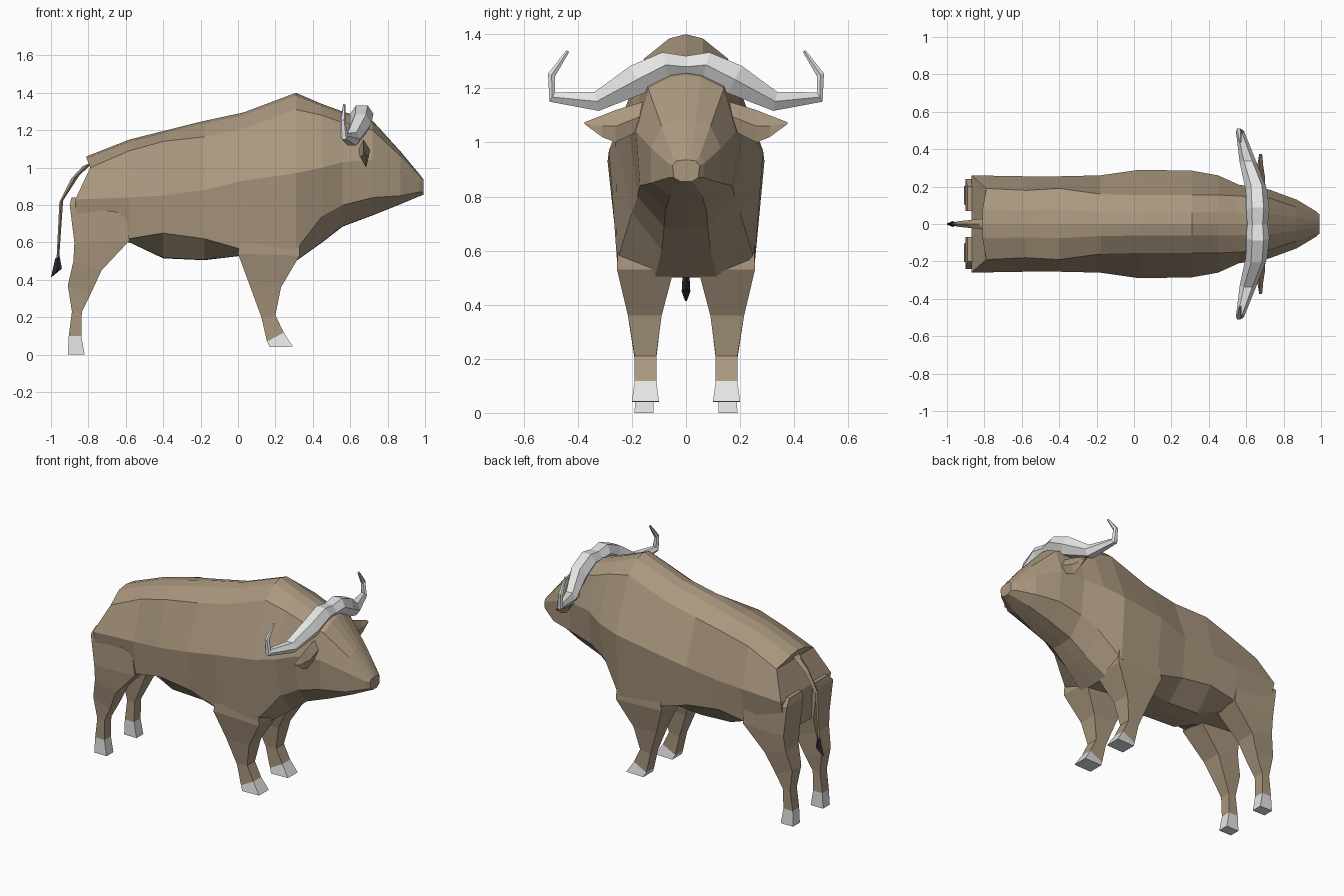
import bpy, bmesh, math
from mathutils import Vector

if "Cube" in bpy.data.objects:
    bpy.data.objects.remove(bpy.data.objects["Cube"])


def material(name, rgb):
    m = bpy.data.materials.new(name)
    m.diffuse_color = (*rgb, 1)
    m.use_nodes = True
    m.node_tree.nodes["Principled BSDF"].inputs["Base Color"].default_value = m.diffuse_color
    return m


HIDE = material("brown hide", (0.40, 0.31, 0.21))
HORN = material("pale horn", (0.78, 0.78, 0.78))
DARK = material("dark hair", (0.025, 0.02, 0.03))


def loft(name, rings, mats, cap_start=True, cap_end=True, split=None, mirror=False):
    """Skin a list of equal-sized rings; bands from 'split' on use material 1."""
    bm = bmesh.new()
    vs = [[bm.verts.new(p) for p in r] for r in rings]
    n = len(vs[0])
    for k, (a, b) in enumerate(zip(vs, vs[1:])):
        for i in range(n):
            f = bm.faces.new((a[i], a[(i + 1) % n], b[(i + 1) % n], b[i]))
            f.material_index = int(split is not None and k >= split)
    if cap_start:
        cap(bm, vs[0], 0)
    if cap_end:
        cap(bm, vs[-1], int(split is not None))
    bmesh.ops.recalc_face_normals(bm, faces=bm.faces)
    me = bpy.data.meshes.new(name)
    bm.to_mesh(me)
    bm.free()
    for m in mats:
        me.materials.append(m)
    ob = bpy.data.objects.new(name, me)
    bpy.context.collection.objects.link(ob)
    if mirror:
        mod = ob.modifiers.new("mirror", 'MIRROR')
        mod.use_axis = (False, True, False)
    return ob


def cap(bm, ring, mat):
    """Close a ring with strips running from left to right."""
    n = len(ring)
    for i in range(n // 2):
        quad = [ring[i], ring[i + 1], ring[(n - i - 1) % n], ring[(n - i) % n]]
        quad = list(dict.fromkeys(quad))
        if len(quad) > 2:
            bm.faces.new(quad).material_index = mat


# Body and head: x, top z, then (y, z) of upper crease, flank, lower edge, then belly z
SECTIONS = [
    (-0.81, 1.06, .19, 1.00, .26, .83, .20, .60, .62),
    (-0.58, 1.15, .18, 1.09, .255, .84, .23, .62, .60),
    (-0.40, 1.195, .19, 1.14, .255, .85, .235, .65, .515),
    (-0.18, 1.25, .16, 1.165, .26, .88, .235, .62, .505),
    (0.03, 1.295, .155, 1.21, .29, .93, .25, .56, .53),
    (0.31, 1.40, .155, 1.31, .285, .97, .255, .56, .50),
    (0.45, 1.34, .155, 1.28, .26, 1.00, .20, .74, .60),
    (0.56, 1.30, .15, 1.24, .21, 1.03, .18, .80, .685),
    (0.72, 1.25, .14, 1.20, .185, 1.04, .17, .84, .745),
    (0.87, 1.085, .09, 1.06, .13, .98, .13, .85, .805),
    (0.97, .965, .05, .95, .07, .925, .065, .87, .847),
    (0.993, .935, .035, .932, .05, .915, .045, .87, .855)]


def body_ring(s, shift=(0, 0, 0, 0, 0, 0)):
    x, zt, yb, zb, yc, zc, yd, zd, zf = s
    half = [(0, zt), (yb * .4, zt - .17 * (zt - zb)), (yb, zb), (yc, zc),
            (yd, zd), (yd * .45, zf + .02 * (zd - zf)), (0, zf)]
    dx = list(shift) + [shift[-1]]
    right = [(x + d, y, z) for (y, z), d in zip(half, dx)]
    return right + [(px, -py, pz) for px, py, pz in right[-2:0:-1]]


rings = [body_ring(s) for s in SECTIONS]
rings[0] = body_ring(SECTIONS[0], (0, 0, .02, -.06, -.05, 0))
loft("body_and_head", rings, [HIDE])


# Legs: each ring is back x, z, front x, z, inner y, outer y; last band is the hoof
def leg(name, rows):
    r = [[(a, y0, za), (b, y0, zb), (b, y1, zb), (a, y1, za)]
         for a, za, b, zb, y0, y1 in rows]
    loft(name, r, [HIDE, HORN], split=len(rows) - 2, mirror=True)


leg("front_legs", [
    (.03, .72, .32, .72, .06, .25),
    (.00, .54, .33, .53, .045, .255),
    (.065, .365, .23, .36, .09, .215),
    (.125, .20, .20, .21, .11, .19),
    (.155, .07, .245, .118, .11, .19),
    (.17, .04, .293, .043, .10, .20)])
leg("rear_legs", [
    (-.89, .84, -.62, .84, .07, .20),
    (-.90, .80, -.60, .75, .07, .24),
    (-.875, .60, -.58, .61, .07, .24),
    (-.88, .50, -.73, .45, .09, .225),
    (-.91, .37, -.79, .32, .105, .20),
    (-.888, .23, -.835, .23, .12, .19),
    (-.905, .10, -.838, .10, .12, .187),
    (-.91, 0, -.82, 0, .12, .19)])

# Horns: x, y, z of the centre line, half depth in x, half thickness
PATH = [(.66, 0, 1.28, .055, .040), (.662, .075, 1.287, .062, .048),
        (.655, .18, 1.233, .058, .057), (.61, .33, 1.152, .045, .036),
        (.567, .495, 1.168, .022, .020), (.56, .497, 1.25, .015, .014),
        (.568, .437, 1.338, .006, .006)]
horn = []
for i, (x, y, z, rx, rt) in enumerate(PATH):
    a, b = PATH[max(i - 1, 0)], PATH[min(i + 1, len(PATH) - 1)]
    t = Vector((0, b[1] - a[1], b[2] - a[2])).normalized()
    if i == 0:
        t = Vector((0, 1, 0))
    side = Vector((0, -t.z, t.y))
    horn.append([Vector((x, y, z)) + Vector((rx * math.cos(k * math.pi / 3), 0, 0))
                 + side * rt * math.sin(k * math.pi / 3) * 1.15 for k in range(6)])
loft("horns", horn, [HORN], cap_start=False, mirror=True)

# Ears: flat leaves drooping out from under the horns
ear = [(.16, 1.15, 1.05, .030), (.26, 1.12, 1.00, .024),
       (.31, 1.10, 1.02, .016), (.375, 1.075, 1.068, .004)]
loft("ears", [[(.675 - r, y, (a + b) / 2), (.67, y, a), (.675 + r, y, (a + b) / 2),
               (.685, y, b)] for y, a, b, r in ear], [HIDE], mirror=True)

# Tail with a dark tuft at the tip
tail = [(-.80, 1.02, .03, .03), (-.87, .95, .022, .022), (-.945, .82, .010, .014),
        (-.963, .52, .007, .008), (-.965, .52, .012, .012),
        (-.968, .45, .026, .016), (-.997, .415, .003, .004)]
loft("tail", [[(x - rx, 0, z - rx * .4), (x, -ry, z), (x + rx, 0, z + rx * .4), (x, ry, z)]
              for x, z, rx, ry in tail], [HIDE, DARK], split=3)
